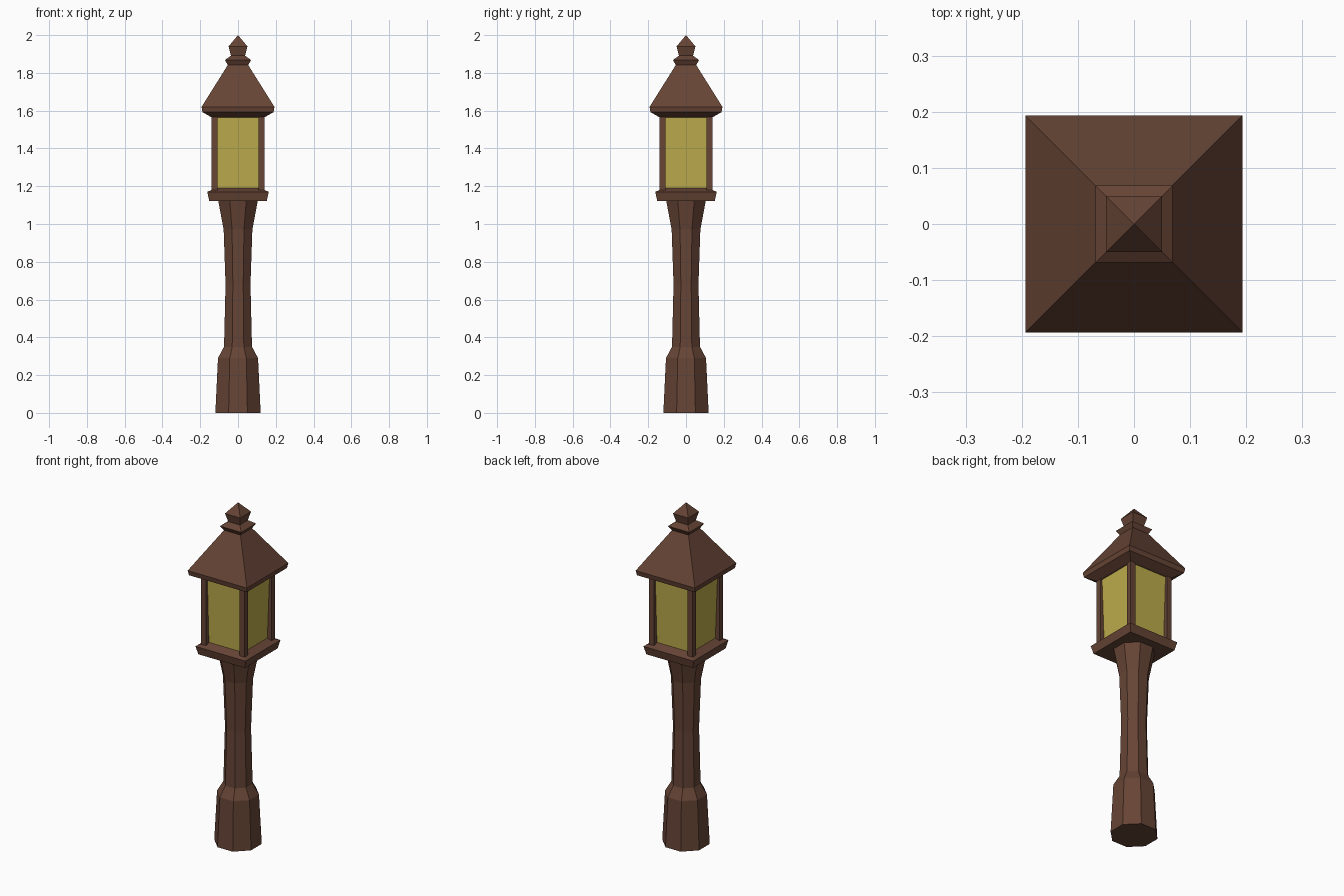
import bpy, bmesh, math

if "Cube" in bpy.data.objects:
    bpy.data.objects.remove(bpy.data.objects["Cube"])


def material(name, rgb):
    m = bpy.data.materials.new(name)
    m.diffuse_color = (*rgb, 1.0)
    m.use_nodes = True
    m.node_tree.nodes["Principled BSDF"].inputs["Base Color"].default_value = m.diffuse_color
    return m


BROWN = material("dark brown wood", (0.133, 0.058, 0.036))
GLASS = material("yellow glass", (0.51, 0.41, 0.073))


def loft(name, sides, profile, mat, centre=(0, 0)):
    """Stack of regular polygons: profile holds (half width across flats, z)."""
    bm = bmesh.new()
    rings = []
    for half, z in profile:
        r = half / math.cos(math.pi / sides)
        rings.append([bm.verts.new((centre[0] + r * math.cos(a), centre[1] + r * math.sin(a), z))
                      for a in (math.pi / sides + i * math.tau / sides for i in range(sides))])
    for lo, hi in zip(rings, rings[1:]):
        for i in range(sides):
            j = (i + 1) % sides
            bm.faces.new((lo[i], lo[j], hi[j], hi[i]))
    bm.faces.new(rings[0][::-1])
    bm.faces.new(rings[-1])
    bmesh.ops.remove_doubles(bm, verts=bm.verts, dist=1e-5)
    bmesh.ops.recalc_face_normals(bm, faces=bm.faces)
    me = bpy.data.meshes.new(name)
    bm.to_mesh(me)
    bm.free()
    me.materials.append(mat)
    ob = bpy.data.objects.new(name, me)
    bpy.context.collection.objects.link(ob)
    return ob


# Eight-sided post with a stout foot and flared top
loft("post", 8, [(0.12, 0), (0.106, 0.29), (0.074, 0.35), (0.066, 0.68),
                 (0.076, 0.97), (0.106, 1.13)], BROWN)

# Square tray under the lantern
loft("lantern_tray", 4, [(0.152, 1.122), (0.163, 1.17), (0.115, 1.19)], BROWN)

# Glass, tapering slightly downwards
loft("lantern_glass", 4, [(0.115, 1.185), (0.13, 1.575)], GLASS)

# Four corner bars
for sx in (-1, 1):
    for sy in (-1, 1):
        loft("corner_bar", 4, [(0.016, 1.165), (0.016, 1.58)], BROWN,
             (sx * 0.125, sy * 0.125))

# Roof with bevelled underside
loft("roof", 4, [(0.14, 1.565), (0.188, 1.592), (0.193, 1.62), (0.05, 1.848)], BROWN)

# Collar and pointed finial
loft("roof_collar", 4, [(0.054, 1.842), (0.069, 1.868), (0.036, 1.892)], BROWN)
loft("finial", 4, [(0.036, 1.885), (0.05, 1.94), (0, 2.0)], BROWN)
